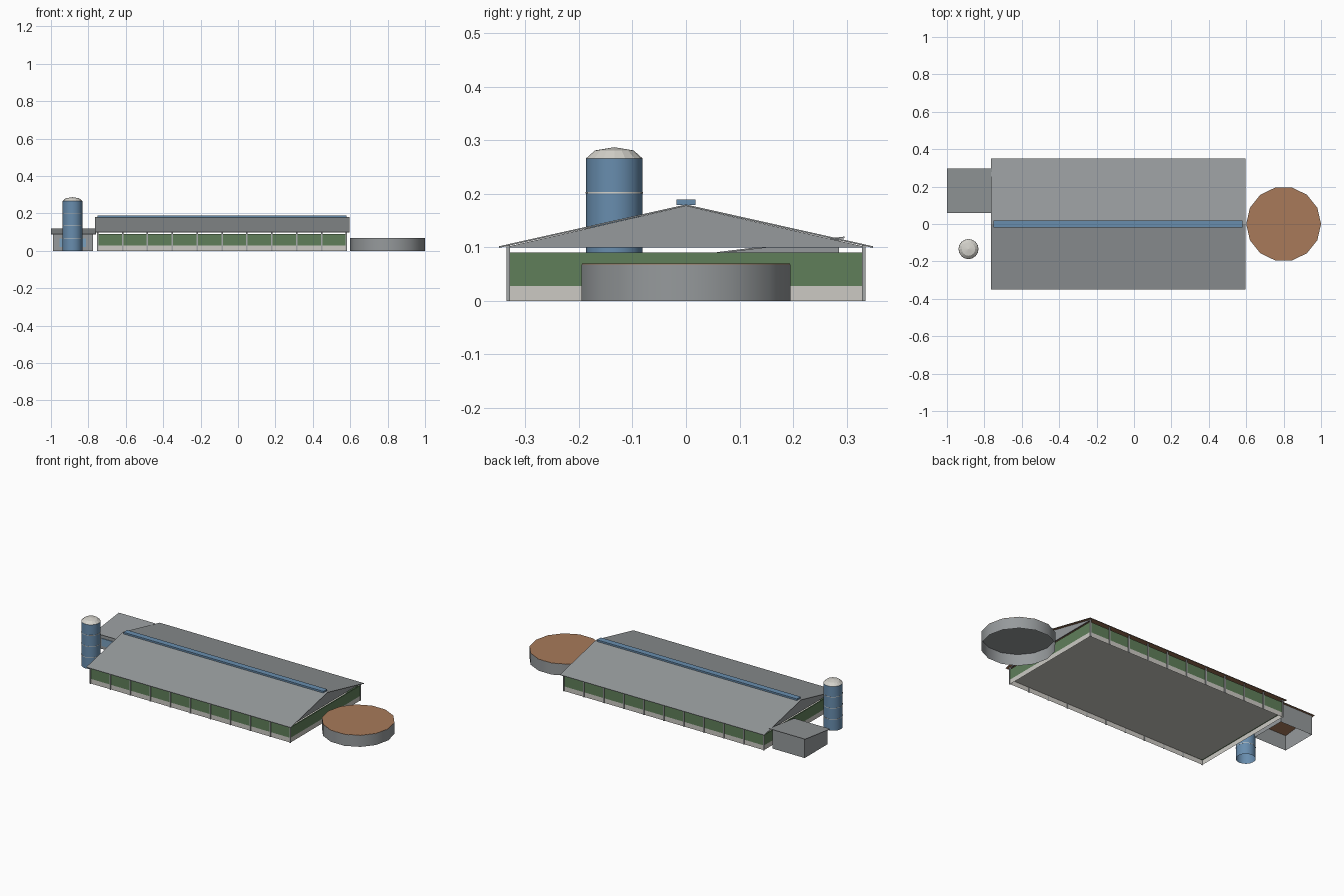
import bpy, bmesh, math

if "Cube" in bpy.data.objects:
    bpy.data.objects.remove(bpy.data.objects["Cube"])


def mat(name, r, g, b):
    lin = [((c / 255 + 0.055) / 1.055) ** 2.4 for c in (r, g, b)]
    m = bpy.data.materials.new(name)
    m.diffuse_color = (*lin, 1)
    m.use_nodes = True
    m.node_tree.nodes["Principled BSDF"].inputs["Base Color"].default_value = m.diffuse_color
    return m


GREY = mat("sheet_grey", 150, 154, 156)
STEEL = mat("post_grey", 165, 168, 168)
CONCRETE = mat("concrete", 204, 202, 196)
GREEN = mat("curtain_green", 96, 127, 90)
BLUE = mat("silo_blue", 104, 141, 174)
WINDOW = mat("window_blue", 122, 160, 190)
BROWN = mat("slurry_brown", 168, 122, 90)
CREAM = mat("dome_cream", 212, 210, 203)


def finish(name, bm, mats, rule=None, smooth=False):
    bmesh.ops.recalc_face_normals(bm, faces=bm.faces)
    if rule:
        bm.normal_update()
        for f in bm.faces:
            f.material_index = rule(f)
    me = bpy.data.meshes.new(name)
    bm.to_mesh(me)
    bm.free()
    for m in mats:
        me.materials.append(m)
    ob = bpy.data.objects.new(name, me)
    bpy.context.collection.objects.link(ob)
    if smooth:
        bpy.ops.object.select_all(action='DESELECT')
        ob.select_set(True)
        bpy.context.view_layer.objects.active = ob
        bpy.ops.object.shade_smooth_by_angle(angle=math.radians(35))
    return ob


def prism(name, yz, x0, x1, mats, rule=None):
    """Extrude a y-z outline along x; faces lying on the ground are left open."""
    bm = bmesh.new()
    a = [bm.verts.new((x0, y, z)) for y, z in yz]
    b = [bm.verts.new((x1, y, z)) for y, z in yz]
    bm.faces.new(a)
    bm.faces.new(b)
    n = len(yz)
    for i in range(n):
        j = (i + 1) % n
        if max(yz[i][1], yz[j][1]) > 1e-6:
            bm.faces.new((a[i], a[j], b[j], b[i]))
    return finish(name, bm, mats, rule)


def box(name, x0, x1, y0, y1, z0, z1, m):
    return prism(name, [(y0, z0), (y1, z0), (y1, z1), (y0, z1)], x0, x1, [m])


def lathe(name, cx, cy, profile, n, m, smooth=True):
    """Spin (radius, z) points; a zero radius closes to a point."""
    bm = bmesh.new()
    prev = None
    for r, z in profile:
        if r == 0:
            ring = [bm.verts.new((cx, cy, z))] * n
        else:
            ring = [bm.verts.new((cx + r * math.cos(2 * math.pi * i / n),
                                  cy + r * math.sin(2 * math.pi * i / n), z)) for i in range(n)]
        if prev:
            for i in range(n):
                j = (i + 1) % n
                bm.faces.new(list(dict.fromkeys((prev[i], prev[j], ring[j], ring[i]))))
        prev = ring
    return finish(name, bm, [m], smooth=smooth)


X0, X1, W = -0.75, 0.58, 0.33

# Barn plinth (hollow below) and curtain walls
box("barn_plinth", X0, X1, -W, W, 0, 0.028, CONCRETE)
for s, side in ((-1, "front"), (1, "back")):
    ys = sorted((s * W, s * (W - 0.006)))
    box(side + "_curtain", X0, X1, *ys, 0.028, 0.09, GREEN)
for x, side in ((X0, "left"), (X1 - 0.006, "right")):
    box(side + "_curtain", x, x + 0.006, -W + 0.006, W - 0.006, 0.028, 0.09, GREEN)
    # gable triangle above the open strip
    prism(side + "_gable", [(-W, 0.1), (W, 0.1), (W, 0.102), (0, 0.177), (-W, 0.102)],
          x, x + 0.006, [GREY])

# Posts along both long walls
for i in range(11):
    x = X0 + (X1 - X0) * i / 10
    for s, side in ((-1, "front"), (1, "back")):
        ys = sorted((s * (W - 0.001), s * (W + 0.005)))
        box(f"{side}_post_{i + 1}", x - 0.004, x + 0.004, *ys, 0, 0.103, STEEL)


# Main roof with a brown underside, and its ridge vent
def underside(f):
    return 1 if f.normal.z < -0.3 else 0


E = 0.349
prism("main_roof", [(-E, 0.099), (0, 0.177), (E, 0.099), (E, 0.102), (0, 0.18), (-E, 0.102)],
      -0.765, 0.595, [GREY, BROWN], underside)
box("ridge_vent", X0, X1, -0.018, 0.018, 0.179, 0.189, BLUE)

# Annex with sloped roof and blue front window
prism("annex_walls", [(0.07, 0), (0.286, 0), (0.286, 0.116), (0.07, 0.0895)],
      -0.99, -0.775, [GREY])
prism("annex_roof", [(0.058, 0.088), (0.296, 0.117), (0.296, 0.12), (0.058, 0.091)],
      -1.0, -0.76, [GREY, BROWN], underside)
box("annex_window", -0.955, -0.812, 0.066, 0.0698, 0.02, 0.065, WINDOW)

# Feed silo with bands and stepped dome
SX, SY = -0.885, -0.134
lathe("silo_body", SX, SY, [(0.053, 0), (0.053, 0.266)], 16, BLUE)
lathe("silo_dome", SX, SY, [(0.053, 0.266), (0.036, 0.281), (0, 0.287)], 16, CREAM, False)
for k in (1, 2, 3):
    z = 0.067 * k + 0.001
    lathe(f"silo_band_{k}", SX, SY,
          [(0.053, z - 0.0015), (0.0537, z - 0.0015), (0.0537, z + 0.0015), (0.053, z + 0.0015)],
          16, CREAM)

# Slurry tank with brown surface
lathe("tank_wall", 0.8, 0, [(0.2, 0), (0.2, 0.068), (0, 0.068)], 14, GREY)
lathe("slurry_surface", 0.8, 0, [(0.1995, 0.068), (0.1995, 0.0695), (0, 0.0695)], 14, BROWN)
